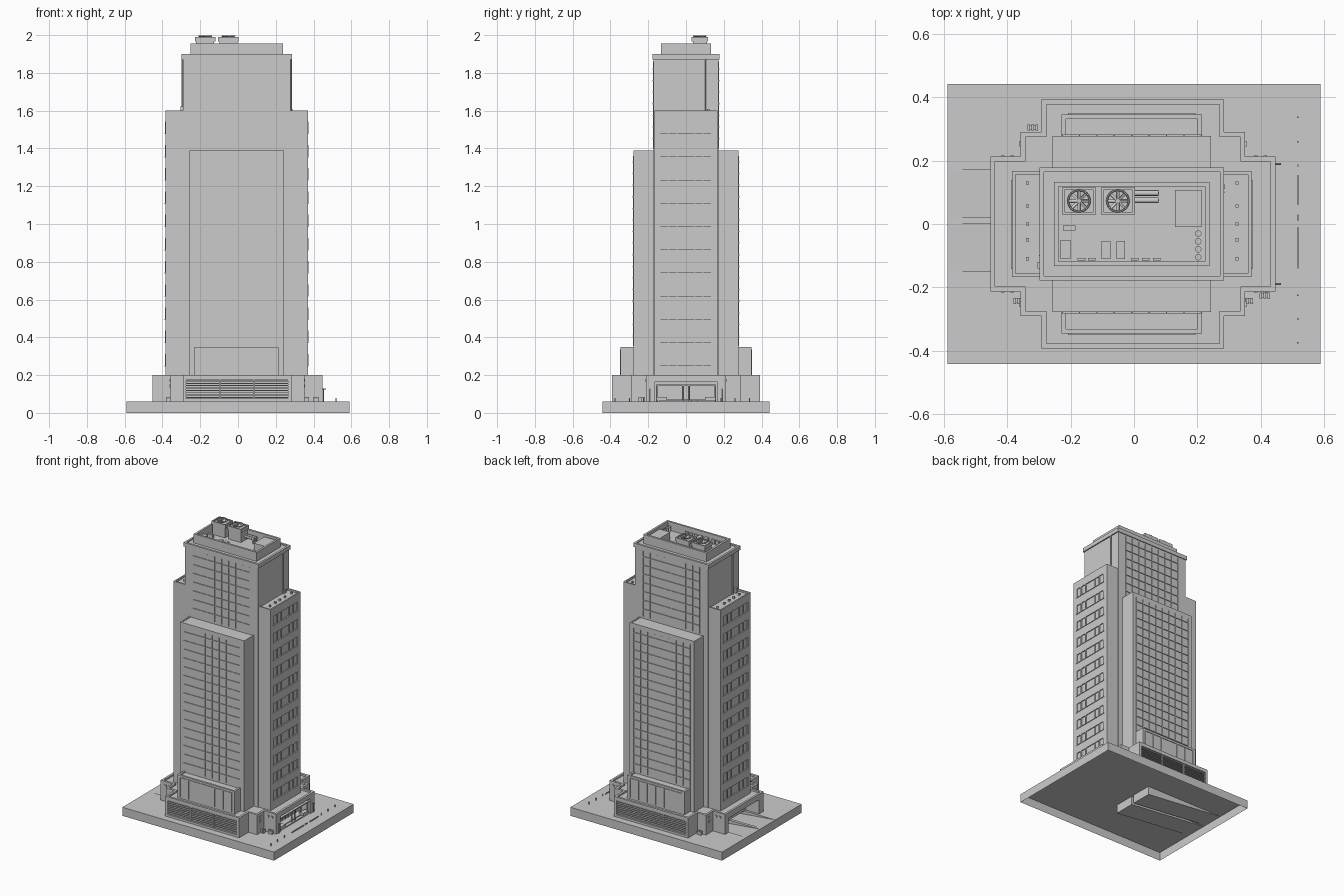
import bpy, bmesh, math
from mathutils import Vector, Matrix

if "Cube" in bpy.data.objects:
    bpy.data.objects.remove(bpy.data.objects["Cube"])

CX = -0.007  # the tower sits slightly left of the plaza centre


def finish(name, bm):
    bmesh.ops.recalc_face_normals(bm, faces=bm.faces)
    me = bpy.data.meshes.new(name)
    bm.to_mesh(me)
    bm.free()
    ob = bpy.data.objects.new(name, me)
    bpy.context.collection.objects.link(ob)
    return ob


def boxes(name, items):
    """One object from many boxes, each (x0, x1, y0, y1, z0, z1)."""
    bm = bmesh.new()
    for x0, x1, y0, y1, z0, z1 in items:
        m = Matrix.Translation(((x0 + x1) / 2, (y0 + y1) / 2, (z0 + z1) / 2))
        m = m @ Matrix.Diagonal((abs(x1 - x0), abs(y1 - y0), abs(z1 - z0), 1))
        bmesh.ops.create_cube(bm, size=1, matrix=m)
    return finish(name, bm)


def tier(name, outline, z0, z1, rim=0.012, drop=0.01):
    """Extruded outline with a parapet rim around a sunken roof."""
    bm = bmesh.new()
    low = bm.faces.new([bm.verts.new((x, y, z0)) for x, y in outline])
    new = bmesh.ops.extrude_face_region(bm, geom=[low], use_keep_orig=True)["geom"]
    vs = [g for g in new if isinstance(g, bmesh.types.BMVert)]
    top = [g for g in new if isinstance(g, bmesh.types.BMFace)][0]
    for v in vs:
        v.co.z = z1
    bmesh.ops.recalc_face_normals(bm, faces=bm.faces)
    if drop:
        bmesh.ops.inset_region(bm, faces=[top], thickness=rim, use_even_offset=True)
        inner = bmesh.ops.extrude_face_region(bm, geom=[top])["geom"]
        bmesh.ops.delete(bm, geom=[top], context="FACES_ONLY")
        for g in inner:
            if isinstance(g, bmesh.types.BMVert):
                g.co.z -= drop
    return finish(name, bm)


def rect(hx, hy):
    return [(CX - hx, -hy), (CX + hx, -hy), (CX + hx, hy), (CX - hx, hy)]


def cut(ob, items):
    cutter = boxes("cutter", items)
    cutter.hide_render = True
    mod = ob.modifiers.new("cut", "BOOLEAN")
    mod.operation, mod.solver, mod.object = "DIFFERENCE", "EXACT", cutter
    bpy.context.view_layer.objects.active = ob
    bpy.ops.object.modifier_apply(modifier=mod.name)
    bpy.data.objects.remove(cutter)


def cylinders(name, items, seg=16):
    """Each item: (start, end, radius)."""
    bm = bmesh.new()
    for a, b, r in items:
        a, b = Vector(a), Vector(b)
        m = Matrix.Translation((a + b) / 2) @ (b - a).to_track_quat("Z", "Y").to_matrix().to_4x4()
        bmesh.ops.create_cone(bm, cap_ends=True, segments=seg, radius1=r, radius2=r,
                              depth=(b - a).length, matrix=m)
    ob = finish(name, bm)
    bpy.context.view_layer.objects.active = ob
    ob.select_set(True)
    bpy.ops.object.shade_smooth_by_angle()
    ob.select_set(False)
    return ob


# Plaza: open-bottomed slab with two garage ramps sloping down from the left edge
W, D, H, E = 0.59, 0.442, 0.06, 0.02
bm = bmesh.new()
def face(*pts):
    bm.faces.new([bm.verts.new(p) for p in pts])
strips = [(-D, -0.15, 0), (-0.15, 0, 1), (0, 0.02, 0), (0.02, 0.17, 1), (0.17, D, 0)]
for y0, y1, lane in strips:
    x0 = E if lane else -W
    face((x0, y0, H), (W, y0, H), (W, y1, H), (x0, y1, H))
    if lane:
        face((-W, y0, H), (E, y0, 0), (E, y1, 0), (-W, y1, H))
        face((E, y0, 0), (E, y0, H), (E, y1, H), (E, y1, 0))
        for y in (y0, y1):
            face((-W, y, H), (E, y, 0), (E, y, H))
    for x in (-W, W):
        face((x, y0, 0), (x, y1, 0), (x, y1, H), (x, y0, H))
for y in (-D, D):
    face((-W, y, 0), (W, y, 0), (W, y, H), (-W, y, H))
bmesh.ops.remove_doubles(bm, verts=bm.verts, dist=1e-5)
finish("plaza", bm)

# Podium with stepped corners, louvre bays front and back, entrance bays on the sides
q = [(0.45, 0.213), (0.355, 0.213), (0.355, 0.29), (0.288, 0.29), (0.288, 0.393)]
outline = q + [(-x, y) for x, y in q[::-1]] + [(-x, -y) for x, y in q] + [(x, -y) for x, y in q[::-1]]
podium = tier("podium", [(x + CX / 2, y) for x, y in outline], H, 0.2, 0.015, 0.012)
cut(podium, [(-0.275, 0.265, -0.42, -0.368, 0.075, 0.175), (-0.275, 0.265, 0.368, 0.42, 0.075, 0.175),
             (0.375, 0.5, -0.165, 0.165, 0.05, 0.167), (-0.5, -0.35, -0.165, 0.175, 0.05, 0.16)])
louvres, posts = [], []
for s in (-1, 1):
    for i in range(8):
        z = 0.079 + i * 0.0125
        louvres.append((-0.275, 0.265, s * 0.37, s * 0.389, z, z + 0.005))
    posts += [(x - 0.003, x + 0.003, s * 0.368, s * 0.391, 0.075, 0.175) for x in (-0.095, 0.085)]
boxes("podium_louvres", louvres)
boxes("louvre_posts", posts)

# Entrance: steps, glazed doors, canopy, side windows
boxes("entrance_glazing", [(0.373, 0.38, y - 0.003, y + 0.003, H, 0.167) for y in (-0.16, -0.1, -0.05, -0.015, 0.015, 0.05, 0.1, 0.16)]
      + [(0.373, 0.38, -0.165, 0.165, z, z + 0.006) for z in (0.1, 0.145)])
boxes("entrance_canopy", [(0.376, 0.44, -0.16, 0.16, 0.142, 0.149)])
cylinders("entrance_columns", [((0.43, y, H), (0.43, y, 0.143), 0.005) for y in (-0.155, -0.015, 0.015, 0.155)], 10)
boxes("entrance_steps", [(0.375, 0.44, -0.15, 0.15, H, 0.067), (0.375, 0.42, -0.13, 0.13, 0.067, 0.073)])
boxes("entrance_planters", [(0.41, 0.44, s * 0.1, s * 0.155, 0.067, 0.085) for s in (-1, 1)])
wins = []
for sx in (-1, 1):
    for sy in (-1, 1):
        wins += [(sx * x - 0.006, sx * x + 0.006, sy * 0.21, sy * 0.217, 0.165, 0.178) for x in (0.385, 0.415)]
        wins += [(sx * 0.352 + CX / 2, sx * 0.359 + CX / 2, sy * 0.245, sy * 0.262, z, z + 0.014) for z in (0.135, 0.165)]
boxes("podium_vents", wins)

# Low front and back blocks above the podium, with vertical fins
tier("lower_block", rect(0.222, 0.346), 0.188, 0.35, 0.014, 0.008)
fins = []
for s in (-1, 1):
    for i in range(7):
        x = CX - 0.2 + i * 0.4 / 6
        fins.append((x - 0.002, x + 0.002, s * 0.345, s * 0.35, 0.2, 0.335))
    fins.append((CX - 0.2, CX + 0.2, s * 0.345, s * 0.35, 0.332, 0.336))
boxes("lower_block_fins", fins)

# Tower masses
tier("middle_slab", rect(0.25, 0.278), 0.188, 1.39, 0.01, 0.004)
tier("tower_core", rect(0.284, 0.172), 0.188, 1.88, 0.01, 0)
wings = tier("side_wings", rect(0.378, 0.167), 0.188, 1.6, 0.01, 0.012)

# Recessed window bands on the wing ends
bands, mullions, sills = [], [], []
for sx in (-1, 1):
    f = CX + sx * 0.378
    for i in range(11):
        z = 0.25 + i * 0.123
        bands.append((f - sx * 0.006, f + sx * 0.02, -0.14, 0.137, z, z + 0.062))
        mullions += [(f - sx * 0.008, f + sx * 0.001, y - 0.003, y + 0.003, z, z + 0.062)
                     for y in (-0.138, -0.092, -0.047, 0.045, 0.09, 0.135)]
        sills.append((f - sx * 0.006, f + sx * 0.003, -0.142, 0.139, z - 0.004, z))
cut(wings, bands)
boxes("wing_mullions", mullions)
boxes("wing_sills", sills)

# Window grid on the front and back of slab and core
grid = []
for s in (-1, 1):
    for face_y, z0, z1 in ((0.278, 0.355, 1.36), (0.172, 1.4, 1.86)):
        a, b = s * (face_y - 0.002), s * (face_y + 0.003)
        for i in range(9):
            x = CX - 0.22 + i * 0.055
            grid.append((x - 0.002, x + 0.002, a, b, z0, z1))
        for k in range(1, 30):
            z = 0.345 + k * 0.0615 - 0.003
            if z0 < z < z1:
                grid.append((CX - 0.22, CX + 0.22, a, s * (face_y + 0.005), z, z + 0.006))
boxes("window_grid", grid)

# Crown, and the walled roof plant enclosure
tier("crown", rect(0.292, 0.178), 1.872, 1.9, 0.014, 0.008)
tier("roof_enclosure", rect(0.245, 0.133), 1.885, 1.955, 0.014, 0.06)

# Wing roof lights and drain pipes
boxes("wing_roof_lights", [(x - 0.005, x + 0.005, y - 0.005, y + 0.005, 1.587, 1.602)
                           for x in (-0.337, 0.325) for y in (-0.11, -0.05, 0, 0.057, 0.13)])
cylinders("core_pipes", [((CX + s * 0.288, s * 0.1, 1.585), (CX + s * 0.288, s * 0.1, 1.875), 0.005) for s in (-1, 1)], 8)
boxes("wing_roof_boxes", [(-0.305, -0.29, -0.14, -0.12, 1.587, 1.622), (0.275, 0.288, 0.11, 0.125, 1.587, 1.61)])

# Cooling towers with rimmed tops and fan blades
F = 1.895
for n, x in enumerate((-0.174, -0.051)):
    y = 0.073
    boxes("cooling_tower_body_%d" % n, [(x - 0.048, x + 0.048, y - 0.037, y + 0.037, F, 1.97)])
    sq = [(x - 0.054, y - 0.043), (x + 0.054, y - 0.043), (x + 0.054, y + 0.043), (x - 0.054, y + 0.043)]
    tier("cooling_tower_top_%d" % n, sq, 1.966, 1.99, 0.008, 0.008)
    cylinders("fan_hub_%d" % n, [((x, y, 1.982), (x, y, 1.997), 0.007)], 12)
    bm = bmesh.new()
    for k in range(8):
        m = (Matrix.Translation((x, y, 1.991)) @ Matrix.Rotation(k * math.pi / 4, 4, "Z")
             @ Matrix.Translation((0.018, 0, 0)) @ Matrix.Rotation(0.5, 4, "X") @ Matrix.Diagonal((0.03, 0.009, 0.002, 1)))
        bmesh.ops.create_cube(bm, size=1, matrix=m)
    finish("fan_blades_%d" % n, bm)
    bpy.ops.mesh.primitive_torus_add(location=(x, y, 1.996), major_radius=0.034, minor_radius=0.003,
                                     major_segments=24, minor_segments=6)
    bpy.context.object.name = "fan_ring_%d" % n

# Other roof plant
cylinders("roof_pipes", [((0, y, 1.925), (0.077, y, 1.925), 0.009) for y in (0.075, 0.098)]
          + [((0.07, y, F), (0.07, y, 1.925), 0.009) for y in (0.075, 0.098)], 12)
boxes("stair_house", [(0.13, 0.213, -0.01, 0.108, F, 1.945)])
cylinders("roof_tanks", [((0.203, y, F), (0.203, y, 1.93), 0.01) for y in (-0.03, -0.055, -0.08, -0.105)])
boxes("roof_units", [(-0.233, -0.2, -0.11, -0.05, F, 1.93), (-0.103, -0.075, -0.11, -0.053, F, 1.93),
                     (-0.056, -0.028, -0.11, -0.053, F, 1.93), (-0.225, -0.185, -0.02, -0.005, F, 1.92)]
      + [(x, x + 0.024, -0.116, -0.108, F, 1.925) for x in (-0.178, -0.145, -0.01, 0.025, 0.06)])

# Street furniture: bollards, low rails, slatted benches, lamps
cylinders("bollards", [((0.518, y, H), (0.518, y, 0.078), 0.003)
                       for y in (-0.375, -0.3, -0.225, 0.185, 0.26, 0.337)], 8)
boxes("kerb_rails", [(0.516, 0.519, a, b, H, 0.068) for a, b in ((-0.14, -0.01), (0.01, 0.03), (0.06, 0.155))])
bench = []
for x, y in ((-0.32, 0.305), (-0.365, -0.243), (0.36, -0.243), (0.413, -0.226)):
    bench += [(x + d - 0.004, x + d + 0.004, y - 0.009, y + 0.009, H, 0.085) for d in (-0.012, 0, 0.012)]
    bench.append((x - 0.016, x + 0.016, y - 0.007, y + 0.007, H, 0.08))
boxes("utility_racks", bench)
cylinders("lamp_posts", [((0.452, y, H), (0.452, y, 0.125), 0.002) for y in (-0.19, 0.19)]
          + [((0.443, y, 0.125), (0.465, y, 0.127), 0.003) for y in (-0.19, 0.19)], 8)
